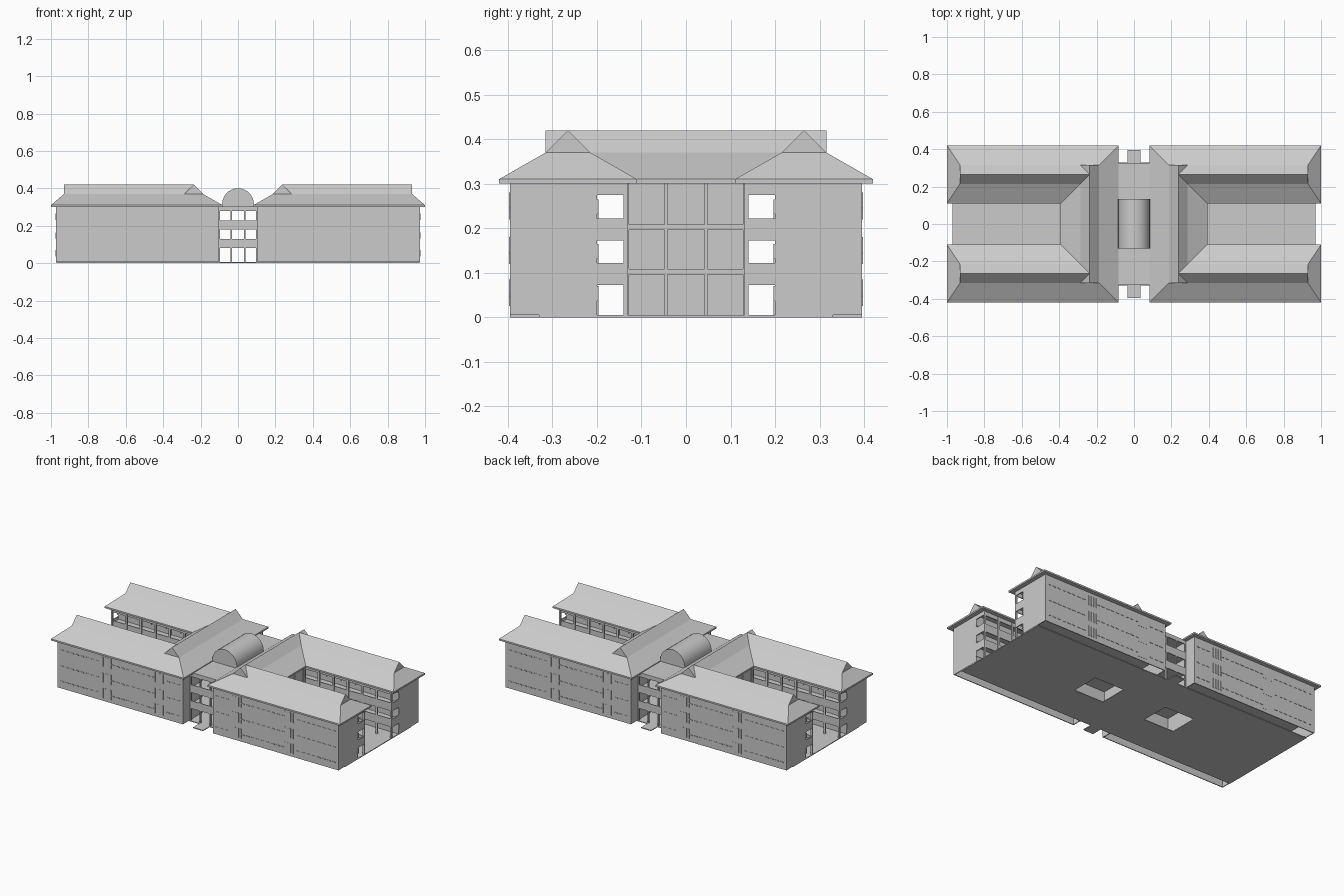
import bpy, bmesh, math

if "Cube" in bpy.data.objects:
    bpy.data.objects.remove(bpy.data.objects["Cube"])


def finish(name, bm, axes):
    bmesh.ops.recalc_face_normals(bm, faces=bm.faces)
    me = bpy.data.meshes.new(name)
    bm.to_mesh(me)
    bm.free()
    ob = bpy.data.objects.new(name, me)
    bpy.context.collection.objects.link(ob)
    if any(axes):
        m = ob.modifiers.new("mirror", 'MIRROR')
        m.use_axis = (axes[0], axes[1], False)
        m.use_mirror_merge = False
    return ob


def boxes(name, items, axes=(True, True)):
    """One object from (x0, x1, y0, y1, z0, z1) boxes, mirrored over x and y."""
    bm = bmesh.new()
    for x0, x1, y0, y1, z0, z1 in items:
        vs = bmesh.ops.create_cube(bm, size=1)["verts"]
        for v in vs:
            v.co.x = x1 if v.co.x > 0 else x0
            v.co.y = y1 if v.co.y > 0 else y0
            v.co.z = z1 if v.co.z > 0 else z0
    return finish(name, bm, axes)


def hip_gable_roof(name, u0, u1, hip0, hip1, mid, along_x, axes):
    """Hip roof with a small steep gable on top, ridge along u."""
    bm = bmesh.new()

    def P(u, v, z):
        return bm.verts.new((u, mid + v, z) if along_x else (mid + v, u, z))

    def ring(a, b, w, z):
        return [P(a, -w, z), P(b, -w, z), P(b, w, z), P(a, w, z)]
    rings = [ring(u0, u1, .155, .30), ring(u0, u1, .155, .31),
             ring(u0 + hip0, u1 - hip1, .05, .37)]
    bm.faces.new(rings[0])
    for lo, hi in zip(rings, rings[1:]):
        for i in range(4):
            j = (i + 1) % 4
            bm.faces.new((lo[i], lo[j], hi[j], hi[i]))
    b = rings[2]
    r0, r1 = P(u0 + hip0, 0, .42), P(u1 - hip1, 0, .42)
    bm.faces.new((b[0], b[1], r1, r0))
    bm.faces.new((b[2], b[3], r0, r1))
    bm.faces.new((b[1], b[2], r1))
    bm.faces.new((b[3], b[0], r0))
    return finish(name, bm, axes)


FLOORS = (.005, .10, .20)
T = .005

# Ground plate with two light wells, and entrance walks
boxes("ground_plate", [(.36, .97, 0, .33, 0, T), (0, .15, 0, .33, 0, T),
                       (.15, .36, .09, .33, 0, T)])
boxes("entrance_walk", [(-.035, .035, .33, .395, 0, T)], (False, True))

# Roofs
hip_gable_roof("wing_roof", .235, 1.0, 0, .07, .265, True, (True, True))
hip_gable_roof("central_roof", -.42, .42, .105, .105, .237, False, (True, False))
boxes("flat_roof", [(-.1, .1, -.325, .325, .295, .305)], (False, False))

# Barrel skylight
bm = bmesh.new()
R, N = .085, 14
prof = [(R, .30)] + [(R * math.cos(math.pi * i / N), .315 + R * math.sin(math.pi * i / N))
                     for i in range(N + 1)] + [(-R, .30)]
f = bm.faces.new([bm.verts.new((x, -.132, z)) for x, z in prof])
ext = bmesh.ops.extrude_face_region(bm, geom=[f])["geom"]
bmesh.ops.translate(bm, vec=(0, .265, 0),
                    verts=[g for g in ext if isinstance(g, bmesh.types.BMVert)])
vault = finish("barrel_skylight", bm, (False, False))
bpy.context.view_layer.objects.active = vault
vault.select_set(True)
bpy.ops.object.shade_smooth_by_angle(angle=math.radians(20))

# Wing room walls and upper floors
boxes("wing_walls", [(.105, .972, .39, .395, T, .30), (.105, .972, .20, .205, T, .30),
                     (.967, .972, .20, .395, T, .30), (.105, .11, .20, .395, T, .30)])
boxes("wing_floors", [(.11, .967, .205, .39, z, z + T) for z in FLOORS[1:]])

# Courtyard galleries: slabs, parapets, top beams, columns
gallery = []
for z in FLOORS[1:]:
    gallery += [(0, .972, .135, .20, z - .005, z + .005),
                (.36, .972, .135, .14, z - .028, z + .022),
                (.967, .972, .14, .20, z - .028, z + .022)]
gallery += [(.36, .972, .135, .14, .275, .30), (.967, .972, .14, .20, .275, .30)]
boxes("gallery_parapets", gallery)
boxes("gallery_columns", [(x - .006, x + .006, .131, .14, T, .30)
                          for x in [.966 - .1 * i for i in range(7)]])

# Doors and windows on the gallery side
bits = []
for z in FLOORS:
    for i in range(6):
        x = .40 + i * .1
        bits += [(x, x + .022, .197, .2, z, z + .065),
                 (x + .035, x + .075, .197, .2, z + .032, z + .065)]
boxes("gallery_doors_windows", bits)

# Outer windows: sills and upright fin clusters
sills, fins = [], []
for z in FLOORS:
    for i in range(24):
        x = .135 + i * .035
        if min(abs(x - .27), abs(x - .63)) > .035:
            sills.append((x - .011, x + .011, .395, .3975, z + .042, z + .047))
    for c in (.27, .63):
        for k in (-1.5, -.5, .5, 1.5):
            fins.append((c + k * .018 - .003, c + k * .018 + .003, .395, .398, z + .02, z + .08))
boxes("window_sills", sills)
boxes("window_fins", fins)

# Central block walls, floors and its pilasters and bands facing the courtyard
boxes("central_walls", [(.355, .36, 0, .132, 0, .30), (.10, .105, 0, .135, T, .30),
                        (.105, .36, .13, .135, 0, .30)])
boxes("central_floors", [(.105, .355, 0, .13, z, z + T) for z in FLOORS[1:]])
trim = [(.36, .364, .041, .048, 0, .30), (.36, .364, .128, .135, 0, .30)]
trim += [(.36, .364, 0, .135, z - .004, z + .008) for z in FLOORS[1:]]
boxes("central_trim", trim)

# Entrance hall: open floors, front bands and columns
hall = []
for z in FLOORS[1:]:
    hall += [(0, .105, 0, .325, z - .005, z + .005), (0, .105, .32, .325, z - .02, z + .028)]
hall.append((0, .105, .32, .325, .28, .30))
boxes("hall_floors_bands", hall)
boxes("hall_columns", [(x - .004, x + .004, .315, .325, T, .30) for x in (.035, .10)])
